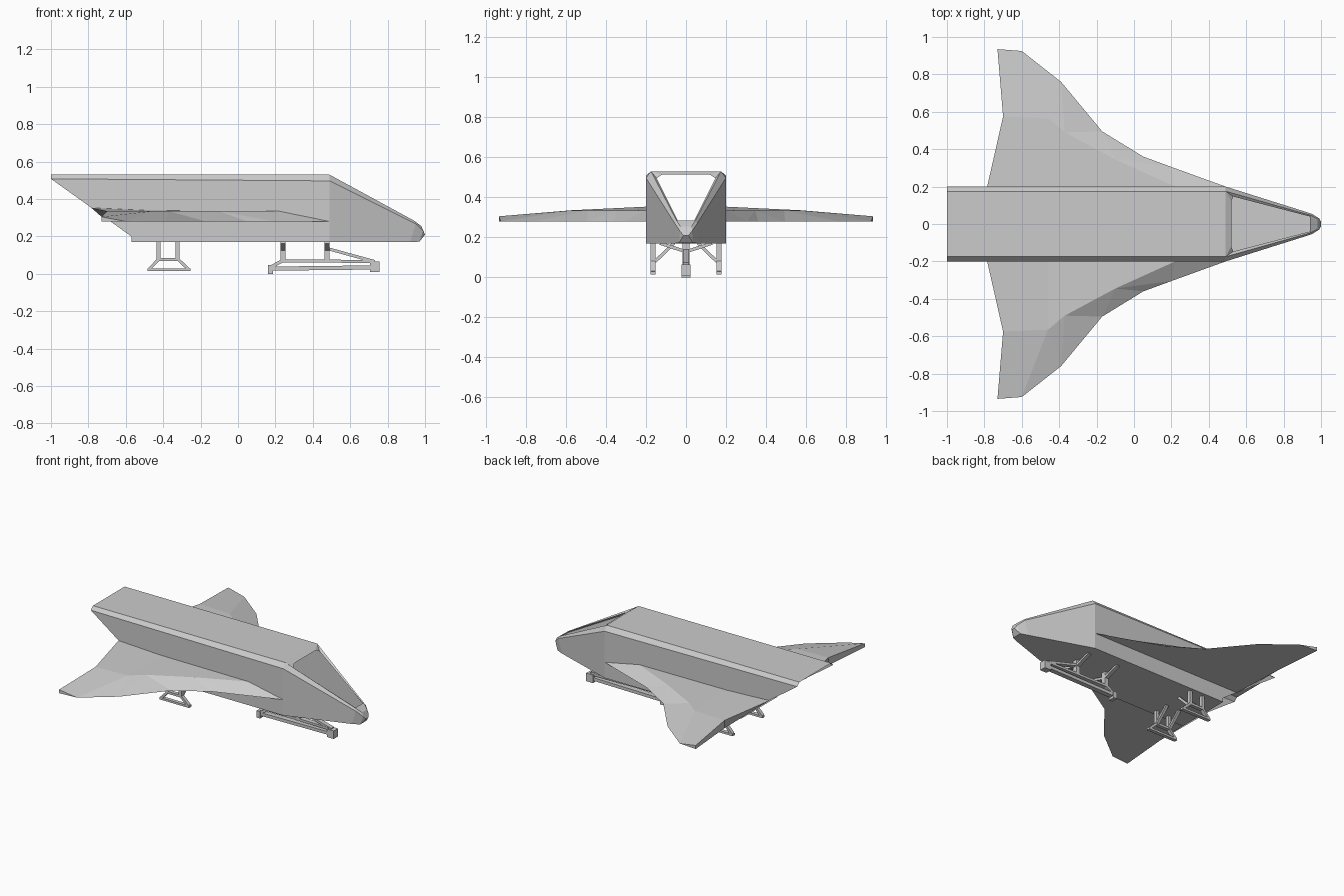
import bpy
from mathutils import Vector

if "Cube" in bpy.data.objects:
    bpy.data.objects.remove(bpy.data.objects["Cube"])


def build(name, faces, mirror=True):
    """Mesh from polygons given as point lists; mirrored across y = 0."""
    verts, index, polys = [], {}, []
    for f in faces:
        ids = []
        for p in f:
            p = tuple(round(c, 4) for c in p)
            if p not in index:
                index[p] = len(verts)
                verts.append(p)
            ids.append(index[p])
        polys.append(ids)
    me = bpy.data.meshes.new(name)
    me.from_pydata(verts, [], polys)
    me.update()
    ob = bpy.data.objects.new(name, me)
    bpy.context.collection.objects.link(ob)
    if mirror:
        m = ob.modifiers.new("mirror", 'MIRROR')
        m.use_axis = (False, True, False)
        m.merge_threshold = 0.0005
    return ob


def mid(p):
    return (p[0], 0, p[2])


def bar_faces(a, b, wide, tall):
    """Square bar from a to b; wide is across y (or x when it runs along y)."""
    a, b = Vector(a), Vector(b)
    d = (b - a).normalized()
    ref = Vector((1, 0, 0)) if abs(b.y - a.y) > 1e-4 else Vector((0, 1, 0))
    u = ref * (wide / 2)
    v = d.cross(ref).normalized() * (tall / 2)
    ring = [u + v, v - u, -u - v, u - v]
    r0, r1 = [a + o for o in ring], [b + o for o in ring]
    sides = [[r0[i], r0[(i + 1) % 4], r1[(i + 1) % 4], r1[i]] for i in range(4)]
    return sides + [r0[::-1], r1]


def frame(name, bars, mirror):
    return build(name, [f for b in bars for f in bar_faces(*b)], mirror)


# Hull shell: open at the slanted tail and at the windscreen
tail_side, tail_roof = (-1, .2, .508), (-1, .175, .53)
heel, tail_floor = (-.57, .2, .2), (-.57, .2, .17)
belly, shoulder, brow = (.49, .2, .17), (.49, .2, .497), (.49, .175, .53)
chin, cheek, bridge = (.92, .055, .17), (.95, .055, .268), (.94, .048, .285)
build("hull", [
    [tail_side, heel, tail_floor, belly, shoulder],
    [tail_side, shoulder, brow, tail_roof],
    [tail_roof, brow, mid(brow), mid(tail_roof)],
    [tail_floor, mid(tail_floor), mid(belly), belly],
    [belly, chin, cheek, shoulder],
    [shoulder, cheek, bridge, brow],
    [belly, mid(belly), mid(chin), chin],
])

# Blunt nose cap
low, side, top = (.97, .035, .172), (.99, .03, .23), (.98, .028, .255)
tip = (1, .012, .21)
build("nose_cap", [
    [chin, low, side, cheek],
    [cheek, side, top, bridge],
    [bridge, top, mid(top), mid(bridge)],
    [chin, mid(chin), mid(low), low],
    [low, tip, side],
    [side, tip, top],
    [top, tip, mid(tip), mid(top)],
    [low, mid(low), mid(tip), tip],
])

# Windscreen frame
head, corner, foot = (.52, .12, .513), (.53, .147, .495), (.94, .04, .282)
build("windscreen_frame", [
    [brow, head, mid(head), mid(brow)],
    [brow, corner, head],
    [brow, bridge, foot, corner],
])

# Wings: flat underside, sharp leading edge, raised inner plateau
edge = [(.49, .2), (.2, .305), (.05, .36), (-.17, .495), (-.39, .76), (-.6, .925)]
e = [(x, y, .28) for x, y in edge]
root_front, root_mid, root_back = (.22, .2, .335), (-.46, .2, .338), (-.785, .2, .353)
ridge1, ridge2, ridge3 = (-.1, .345, .335), (-.37, .49, .335), (-.46, .565, .335)
ridge_back, tip_top, tip_low = (-.7, .575, .335), (-.73, .935, .305), (-.73, .935, .28)
back_low, root_low = (-.7, .575, .28), (-.683, .2, .28)
build("wings", [
    [e[0], e[1], root_front],
    [root_front, e[1], ridge1],
    [e[1], e[2], ridge1],
    [e[2], e[3], ridge1],
    [ridge1, e[3], ridge2],
    [e[3], e[4], ridge2],
    [ridge2, e[4], ridge3],
    [ridge3, e[4], e[5]],
    [ridge3, e[5], tip_top, ridge_back],
    [root_front, ridge1, root_mid],
    [root_mid, ridge1, ridge2, ridge3],
    [root_mid, ridge3, ridge_back, root_back],
    [root_back, ridge_back, back_low, root_low],
    [ridge_back, tip_top, tip_low, back_low],
    [tip_top, e[5], tip_low],
    [root_low, back_low, tip_low] + e[::-1],
])

# Rear landing skids, one each side
Y = .165
rear = [
    ((-.485, Y, .021), (-.255, Y, .021), .025, .014),
    ((-.475, Y, .025), (-.425, Y, .077), .025, .016),
    ((-.265, Y, .025), (-.32, Y, .077), .025, .016),
    ((-.435, Y, .078), (-.312, Y, .078), .025, .016),
]
for x in (-.425, -.324):
    rear.append(((x, Y, .075), (x, Y, .172), .025, .022))
    rear.append(((x, Y - .01, .078), (x, .06, .172), .02, .016))
frame("rear_skids", rear, True)

# Central front skid with wheel block and heel
front = [
    ((.185, 0, .028), (.71, 0, .034), .034, .022),
    ((.24, 0, .07), (.71, 0, .066), .034, .016),
    ((.175, 0, .036), (.245, 0, .074), .034, .018),
    ((.478, 0, .135), (.73, 0, .066), .03, .016),
    ((.705, 0, .037), (.757, 0, .037), .046, .056),
    ((.16, 0, .024), (.187, 0, .024), .046, .048),
]
for x in (.24, .476):
    front.append(((x, 0, .066), (x, 0, .172), .034, .028))
    for s in (-1, 1):
        front.append(((x, s * .012, .132), (x, s * .13, .17), .026, .016))
frame("front_skid", front, False)
